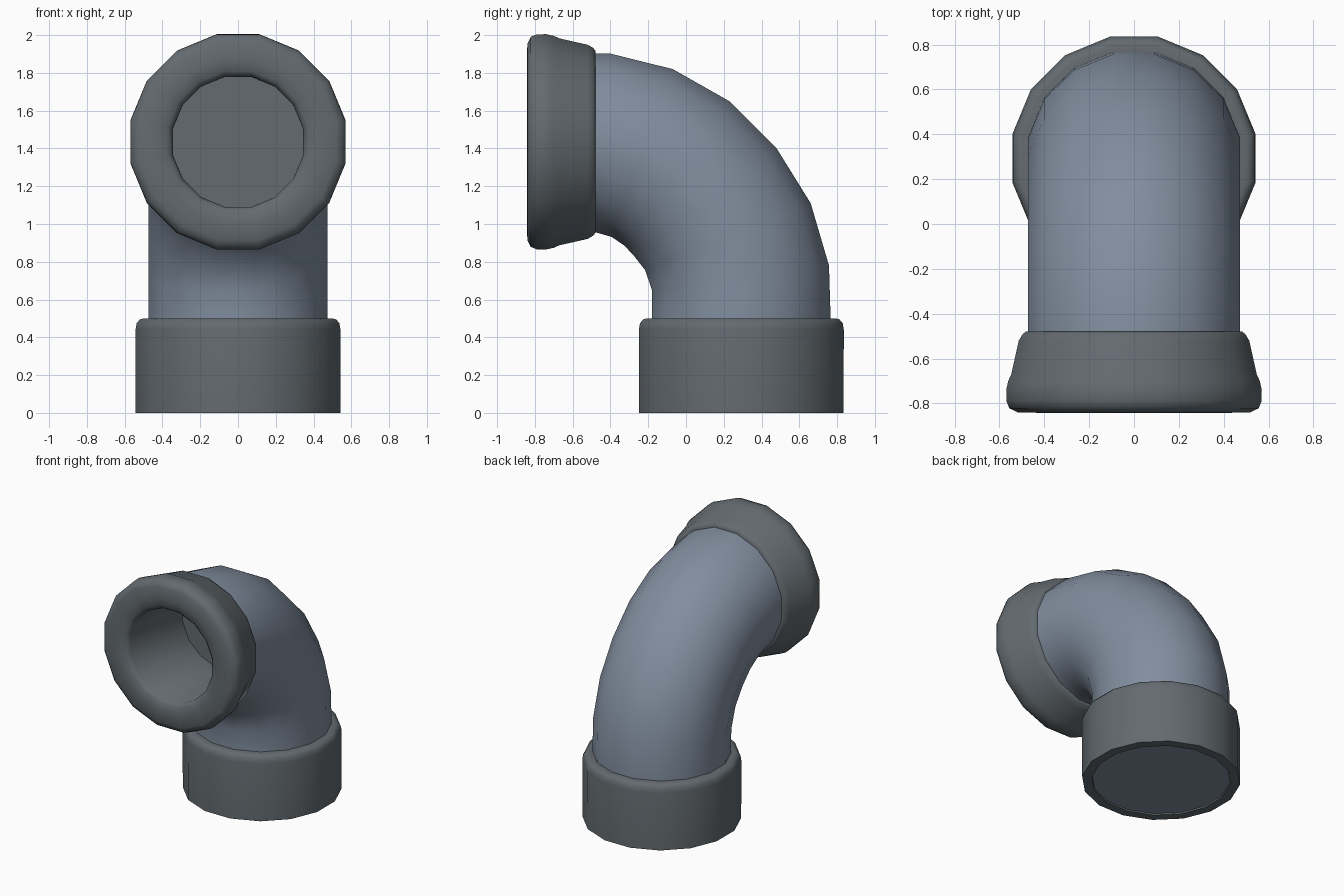
import bpy, bmesh, math

if "Cube" in bpy.data.objects:
    bpy.data.objects.remove(bpy.data.objects["Cube"])

SIDES = 16

def material(name, rgb):
    m = bpy.data.materials.new(name)
    m.diffuse_color = (*rgb, 1)
    m.use_nodes = True
    m.node_tree.nodes["Principled BSDF"].inputs["Base Color"].default_value = m.diffuse_color
    return m

def skin(name, rings, mat, cap_start=False, cap_end=False, smooth=50):
    """Loft 16-sided rings (radius, y, z, tilt); tilt 0 faces up, 90 faces front."""
    bm = bmesh.new()
    loops = []
    for r, y, z, tilt in rings:
        a = math.radians(tilt)
        loop = []
        for i in range(SIDES):
            t = 2 * math.pi * (i + 0.5) / SIDES
            s = r * math.sin(t)
            loop.append(bm.verts.new((r * math.cos(t), y + s * math.cos(a), z + s * math.sin(a))))
        loops.append(loop)
    for p, q in zip(loops, loops[1:]):
        for i in range(SIDES):
            j = (i + 1) % SIDES
            bm.faces.new((p[i], p[j], q[j], q[i]))
    if cap_start:
        bm.faces.new(loops[0][::-1])
    if cap_end:
        bm.faces.new(loops[-1])
    me = bpy.data.meshes.new(name)
    bm.to_mesh(me)
    bm.free()
    me.materials.append(mat)
    me.shade_smooth()
    me.set_sharp_from_angle(angle=math.radians(smooth))
    ob = bpy.data.objects.new(name, me)
    bpy.context.collection.objects.link(ob)
    return ob

blue = material("pipe_blue_grey", (0.22, 0.27, 0.345))
grey = material("collar_grey", (0.125, 0.145, 0.16))

CY, CZ, R = 0.293, 1.435, 0.482

# Bent pipe: straight foot, then five bend segments defined by their outer edge
rings = [(R, CY, 0.01, 0), (R, CY, 0.5, 0)]
for y, z, tilt in [(0.757, 0.78, 8), (0.66, 1.11, 22), (0.48, 1.40, 37),
                   (0.23, 1.65, 54), (-0.07, 1.82, 70), (-0.40, 1.902, 84)]:
    a = math.radians(tilt)
    h = R * math.cos(math.pi / SIDES)
    rings.append((R, y - h * math.cos(a), z - h * math.sin(a), tilt))
rings.append((R, -0.60, 1.43, 90))
skin("bent_pipe", rings, blue, cap_start=True)

# Bottom collar: profile as radius, height
foot = [(0.484, 0.03), (0.484, 0), (0.552, 0), (0.553, 0.44), (0.547, 0.475),
        (0.53, 0.495), (0.51, 0.5), (0.47, 0.5)]
skin("bottom_collar", [(r, CY, z, 0) for r, z in foot], grey)

# Front collar: flared outside, rounded lip, deep closed bore
mouth = [(0.47, -0.48), (0.492, -0.48), (0.507, -0.492), (0.524, -0.52),
         (0.558, -0.67), (0.572, -0.70), (0.581, -0.74), (0.58, -0.79),
         (0.567, -0.822), (0.53, -0.84), (0.44, -0.842), (0.38, -0.835),
         (0.353, -0.81), (0.351, -0.18)]
skin("front_collar", [(r, y, CZ, 90) for r, y in mouth], grey, cap_end=True)
